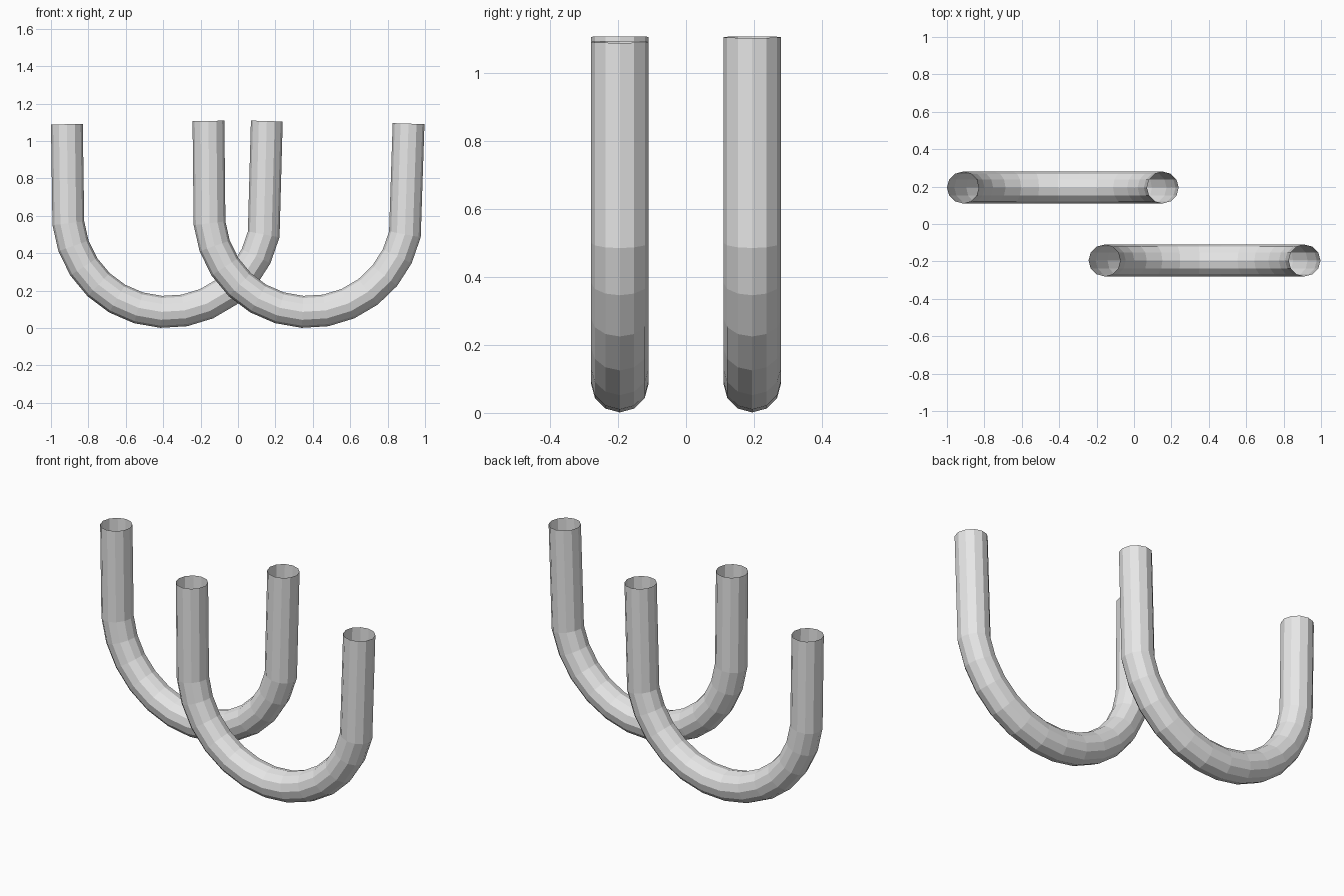
import bpy, bmesh, math
from mathutils import Vector

cube = bpy.data.objects.get("Cube")
if cube:
    bpy.data.objects.remove(cube, do_unlink=True)

SIDES = 12
TUBE_RADIUS = 0.085
BEND_RADIUS = 0.53
BEND_STEPS = 12

grey = bpy.data.materials.new("light grey")
grey.use_nodes = True
colour = (0.8, 0.8, 0.8, 1)
grey.diffuse_color = colour
grey.node_tree.nodes["Principled BSDF"].inputs["Base Color"].default_value = colour


def u_path(centre_x, y, left_top, right_top):
    """Leg end, round bend from right to left, other leg end."""
    path = [Vector((right_top[0], y, right_top[1]))]
    for i in range(BEND_STEPS + 1):
        a = math.radians(-12.5 - 161.5 * i / BEND_STEPS)
        path.append(Vector((centre_x + BEND_RADIUS * math.cos(a), y,
                            0.616 + BEND_RADIUS * math.sin(a))))
    path.append(Vector((left_top[0], y, left_top[1])))
    return path


def open_tube(name, path):
    """Faceted tube with open ends and mitred rings along a path."""
    bm = bmesh.new()
    rings = []
    across = Vector((0, 1, 0))
    for i, p in enumerate(path):
        before = (p - path[i - 1]).normalized() if i > 0 else None
        after = (path[i + 1] - p).normalized() if i < len(path) - 1 else None
        before, after = before or after, after or before
        tangent = (before + after).normalized()
        out = tangent.cross(across) / tangent.dot(before)
        ring = []
        for k in range(SIDES):
            a = math.tau * k / SIDES
            ring.append(bm.verts.new(
                p + TUBE_RADIUS * (out * math.cos(a) + across * math.sin(a))))
        rings.append(ring)
    for lower, upper in zip(rings, rings[1:]):
        for k in range(SIDES):
            n = (k + 1) % SIDES
            bm.faces.new((lower[k], upper[k], upper[n], lower[n]))
    # Turn every face away from the centreline
    bm.normal_update()
    face = bm.faces[:][0]
    middle = (path[0] + path[1]) / 2
    if face.normal.dot(face.calc_center_median() - middle) < 0:
        bmesh.ops.reverse_faces(bm, faces=bm.faces[:])
    mesh = bpy.data.meshes.new(name)
    bm.to_mesh(mesh)
    bm.free()
    mesh.materials.append(grey)
    obj = bpy.data.objects.new(name, mesh)
    bpy.context.collection.objects.link(obj)


# Two U-shaped pipes, one behind the other
open_tube("front_pipe", u_path(0.375, -0.195, (-0.158, 1.108), (0.912, 1.093)))
open_tube("back_pipe", u_path(-0.38, 0.195, (-0.915, 1.09), (0.154, 1.107)))
